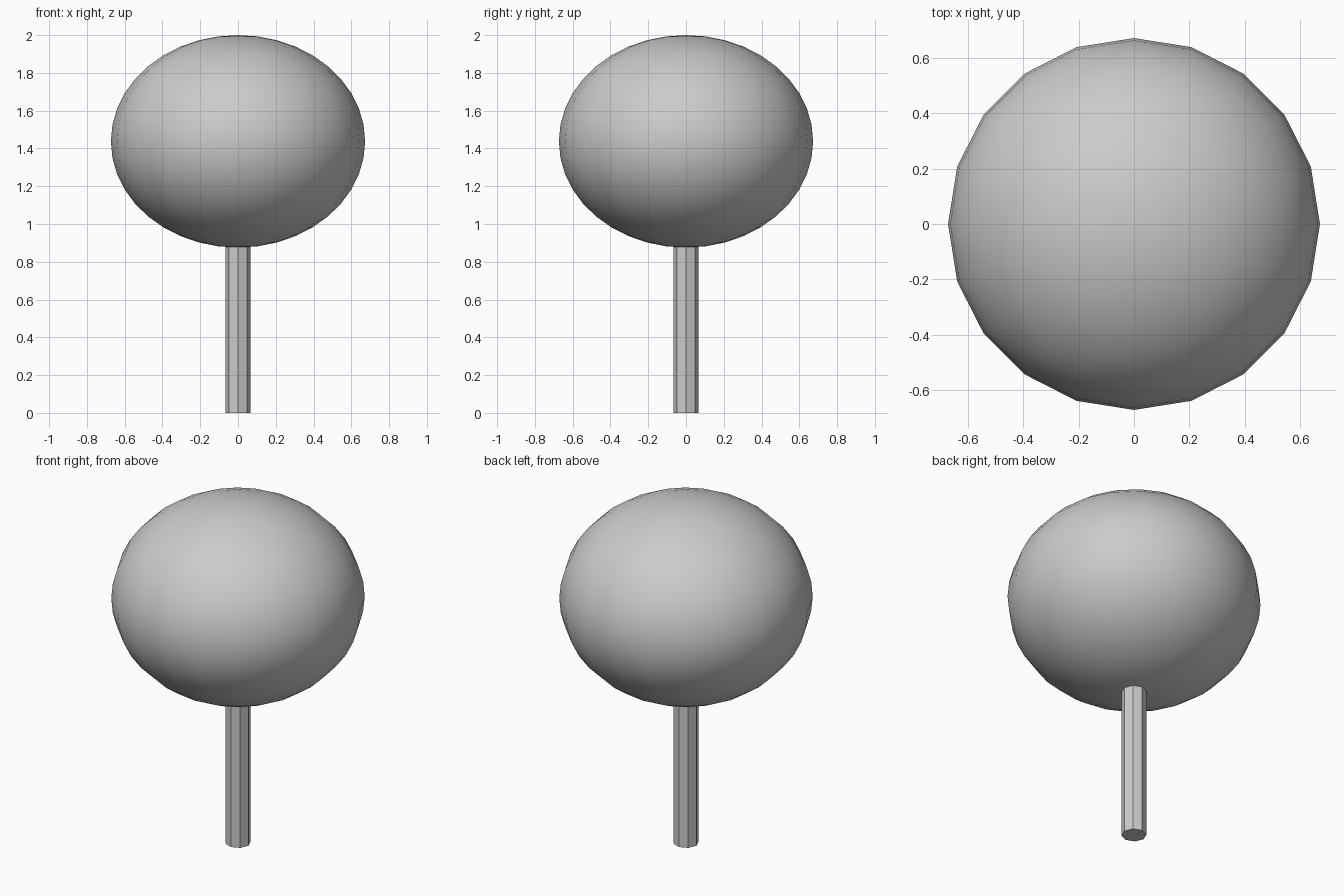
import bpy
import math

if "Cube" in bpy.data.objects:
    bpy.data.objects.remove(bpy.data.objects["Cube"])

# Trunk: slim octagonal post, faceted, running slightly into the crown
bpy.ops.mesh.primitive_cylinder_add(vertices=8, radius=0.067, depth=1.0, location=(0, 0, 0.5))
bpy.context.object.name = "trunk"

# Crown: smooth sphere, slightly flattened
bpy.ops.mesh.primitive_uv_sphere_add(segments=20, ring_count=20, radius=1, location=(0, 0, 1.4375))
crown = bpy.context.object
crown.name = "crown"
crown.scale = (0.673, 0.673, 0.5625)
bpy.ops.object.transform_apply(location=False, rotation=False, scale=True)
bpy.ops.object.shade_smooth_by_angle(angle=math.radians(40))
